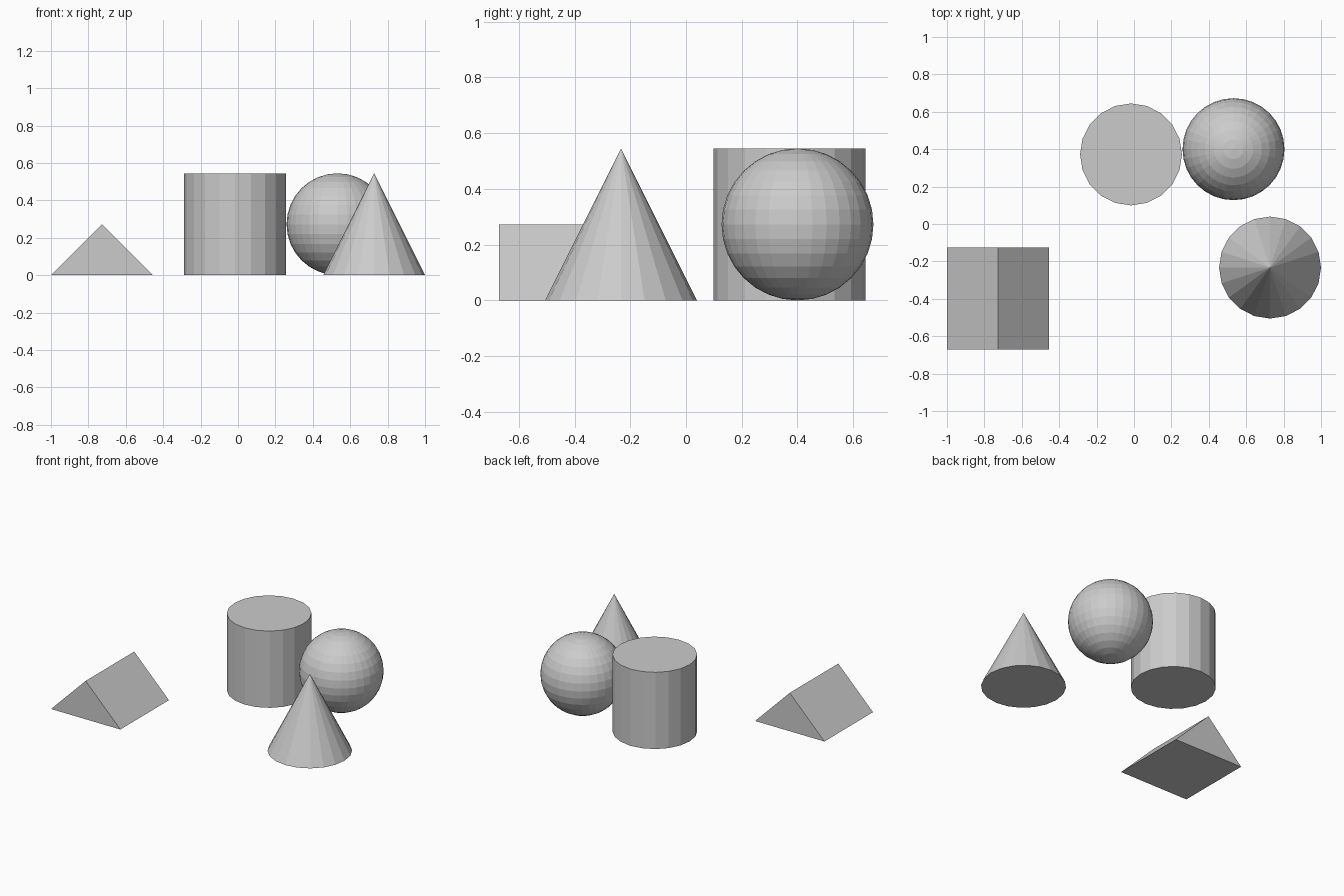
import bpy, bmesh
from mathutils import Matrix, Vector

if "Cube" in bpy.data.objects:
    bpy.data.objects.remove(bpy.data.objects["Cube"])

SIZE = 0.545          # common width and height of the solids
R = SIZE / 2


def add_part(name, bm, location):
    """Turn a bmesh into a named, flat-shaded object."""
    bmesh.ops.recalc_face_normals(bm, faces=bm.faces)
    mesh = bpy.data.meshes.new(name)
    bm.to_mesh(mesh)
    bm.free()
    obj = bpy.data.objects.new(name, mesh)
    obj.location = location
    bpy.context.collection.objects.link(obj)


def round_solid(top_radius):
    """20-sided cylinder or cone standing on its base."""
    bm = bmesh.new()
    bmesh.ops.create_cone(bm, cap_ends=True, segments=20, radius1=R,
                          radius2=top_radius, depth=SIZE,
                          matrix=Matrix.Rotation(0, 4, 'Z'))
    bmesh.ops.remove_doubles(bm, verts=bm.verts, dist=1e-5)
    return bm


# Cylinder and cone
add_part("cylinder", round_solid(R), (-0.016, 0.372, R))
add_part("cone", round_solid(0), (0.7275, -0.233, R))

# Sphere
bm = bmesh.new()
bmesh.ops.create_uvsphere(bm, u_segments=32, v_segments=16, radius=R)
add_part("sphere", bm, (0.532, 0.40, R))

# Triangular prism: triangle profile extruded front to back
bm = bmesh.new()
profile = [(-R, -R, 0), (R, -R, 0), (0, -R, R)]
face = bm.faces.new([bm.verts.new(p) for p in profile])
ext = bmesh.ops.extrude_face_region(bm, geom=[face], use_keep_orig=True)
bmesh.ops.translate(bm, vec=Vector((0, SIZE, 0)),
                    verts=[g for g in ext["geom"] if isinstance(g, bmesh.types.BMVert)])
add_part("triangular_prism", bm, (-0.7275, -0.398, 0))
